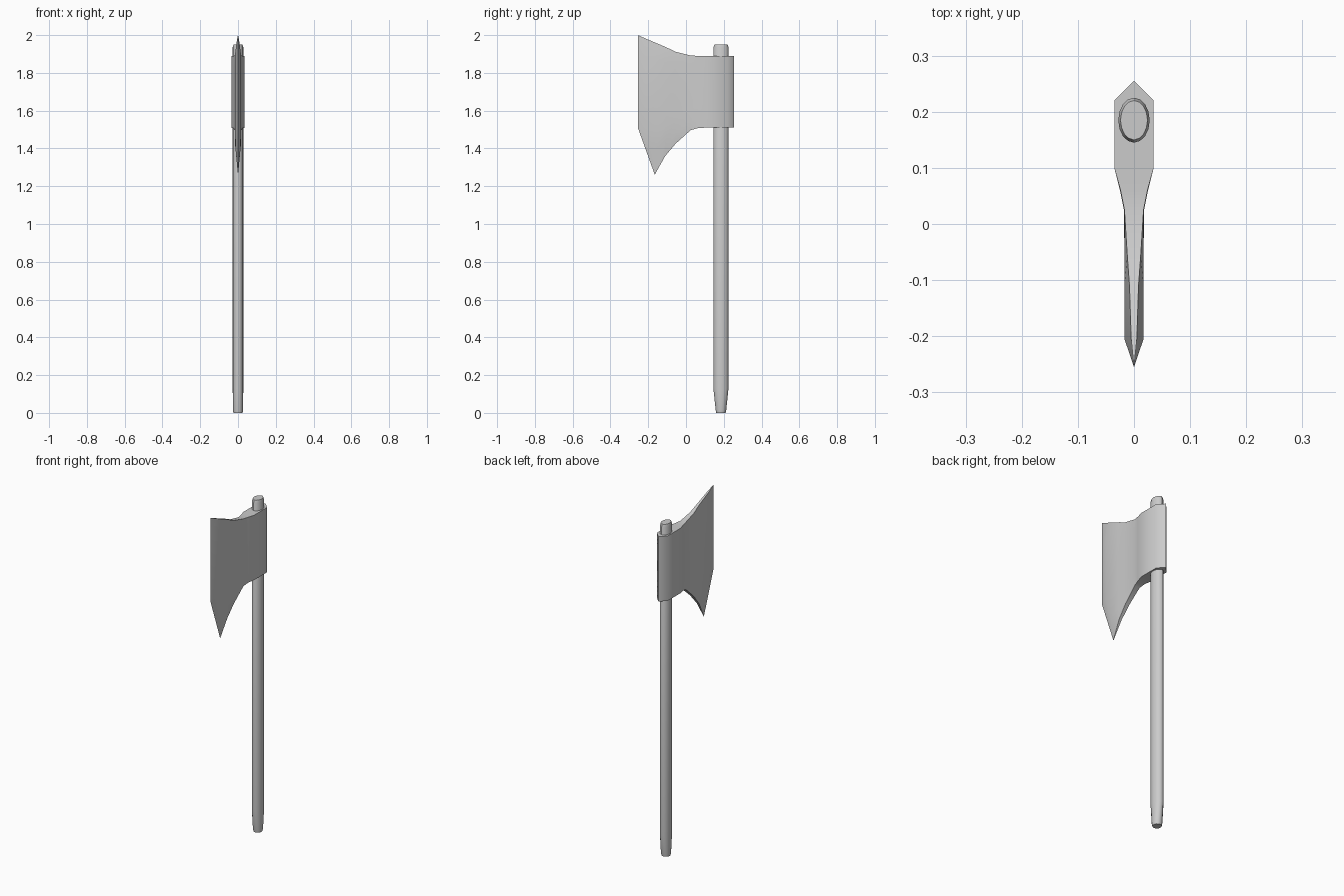
import bpy, bmesh, math

if "Cube" in bpy.data.objects:
    bpy.data.objects.remove(bpy.data.objects["Cube"])


def finish(name, bm, angle=30):
    bmesh.ops.remove_doubles(bm, verts=bm.verts, dist=0.0005)
    bmesh.ops.recalc_face_normals(bm, faces=bm.faces)
    me = bpy.data.meshes.new(name)
    bm.to_mesh(me)
    bm.free()
    ob = bpy.data.objects.new(name, me)
    bpy.context.collection.objects.link(ob)
    bpy.ops.object.select_all(action='DESELECT')
    ob.select_set(True)
    bpy.context.view_layer.objects.active = ob
    bpy.ops.object.shade_smooth_by_angle(angle=math.radians(angle))
    return ob


# Handle: oval rings (z, x radius, y radius) joined by quads
bm = bmesh.new()
SIDES = 16
rings = []
for z, rx, ry in [(0, .024, .025), (.015, .027, .028), (.13, .028, .04),
                  (1.935, .028, .04), (1.95, .024, .035)]:
    rings.append([bm.verts.new((rx * math.cos(2 * math.pi * i / SIDES),
                                .185 + ry * math.sin(2 * math.pi * i / SIDES), z))
                  for i in range(SIDES)])
for a, b in zip(rings, rings[1:]):
    for i in range(SIDES):
        j = (i + 1) % SIDES
        bm.faces.new((a[i], a[j], b[j], b[i]))
bm.faces.new(rings[0])
bm.faces.new(rings[-1])
finish("handle", bm)

# Axe head: columns of (x, y, z) from lower rim to upper rim
columns = [
    [(0, -.165, 1.26), (0, -.21, 1.385), (0, -.255, 1.51), (0, -.255, 1.89), (0, -.255, 2)],
    [(.002, -.155, 1.28), (.012, -.17, 1.385), (.017, -.205, 1.51), (.017, -.205, 1.89), (.005, -.205, 1.978)],
]
# y, lower z, upper z, rim half thickness, body half thickness
for y, zb, zt, rim, body in [(-.11, 1.36, 1.938, .008, .017), (-.055, 1.425, 1.912, .012, .017),
                             (.025, 1.497, 1.892, .017, .018), (.06, 1.507, 1.89, .024, .025),
                             (.1, 1.51, 1.89, .035, .035), (.22, 1.51, 1.89, .035, .035),
                             (.255, 1.51, 1.89, 0, 0)]:
    h = zt - zb
    columns.append([(rim, y, zb), (body, y, zb + .13 * h), (body, y, zb + .28 * h),
                    (body, y, zt - .14 * h), (rim, y, zt)])

# Both cheeks mirrored across x, then the rims closed between them
bm = bmesh.new()
halves = [[[bm.verts.new((s * x, y, z)) for x, y, z in col] for col in columns]
          for s in (1, -1)]
for half in halves:
    for a, b in zip(half, half[1:]):
        for k in range(4):
            bm.faces.new((a[k], b[k], b[k + 1], a[k + 1]))
right, left = halves
for k in (0, 4):
    for i in range(len(columns) - 1):
        bm.faces.new((right[i][k], right[i + 1][k], left[i + 1][k], left[i][k]))
finish("axe_head", bm, 50)
